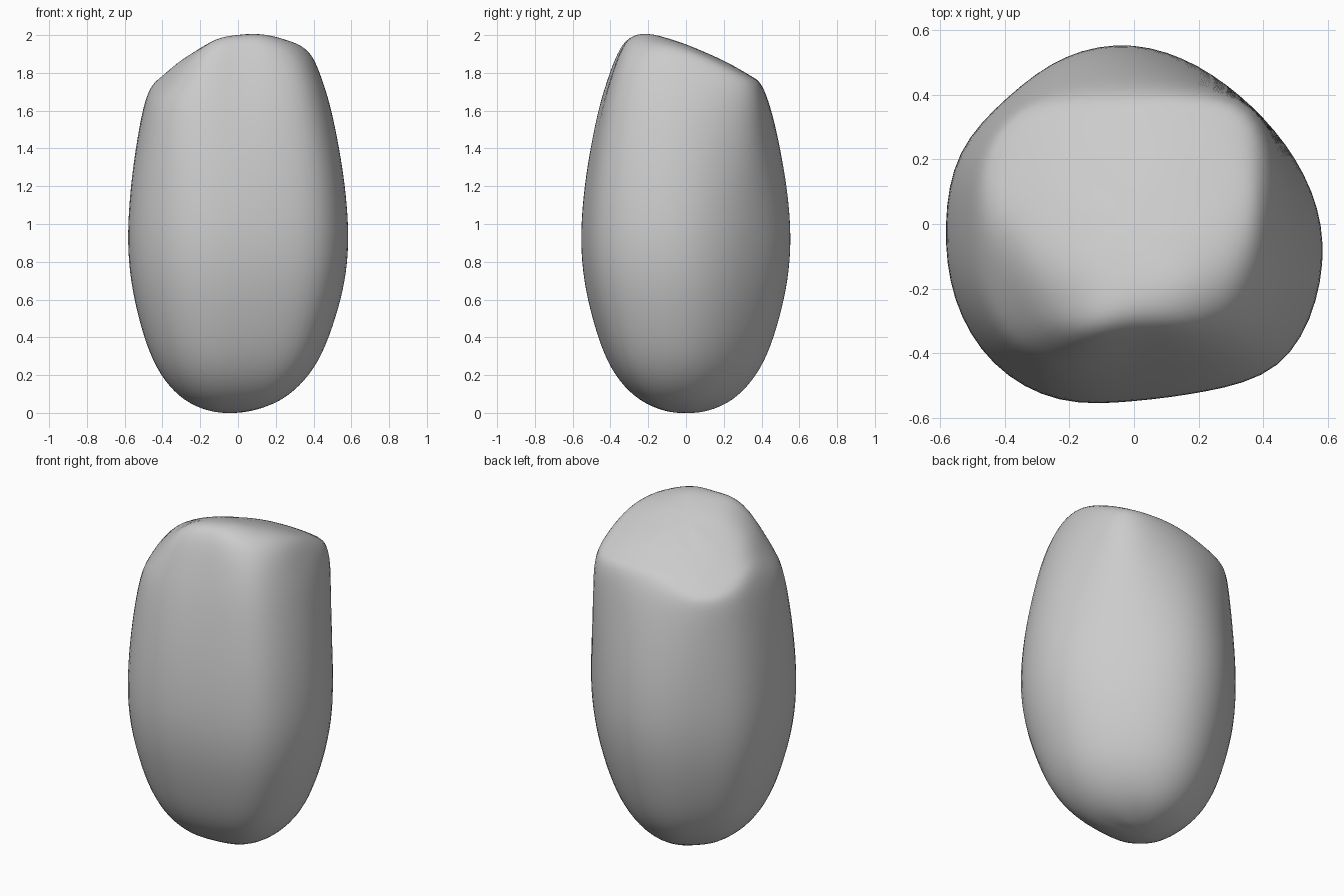
import bpy, bmesh, math, random

random.seed(4)
cube = bpy.data.objects.get("Cube")
if cube:
    bpy.data.objects.remove(cube, do_unlink=True)

# Radii every 22.5 degrees from +x: the widest section and the squarer shoulder
BELLY = [.6, .55, .52, .54, .575, .58, .56, .605, .595, .62, .635, .615, .555, .57, .66, .63]
SHOULDER = [.46, .485, .55, .45, .41, .43, .515, .51, .475, .5, .54, .48, .405, .45, .52, .485]

# Height and scale of each ring
RINGS = [(.01, .21), (.06, .44), (.17, .64), (.31, .78), (.5, .89), (.7, .97), (.9, 1),
         (1.1, 1), (1.3, 1), (1.5, 1), (1.66, 1), (1.79, .96), (1.91, .86), (2, .73),
         (2.025, .5), (2.025, .25)]


# Sloping, slightly domed break with worn front corners
def top_break(x, y):
    d = y + .2
    corner = max(0, abs(x) - y - .45)
    return 2.015 - .25 * d - .3 * d * d - .5 * (x - .15) ** 2 - .8 * corner


def ring_point(i, z, scale):
    angle = i * math.tau / len(BELLY)
    t = min(max((z - .9) / .85, 0), 1) ** 1.8
    r = (BELLY[i] * (1 - t) + SHOULDER[i] * t) * scale
    x = r * math.cos(angle) - .05 * (1 - scale) * (z < 1)
    y = r * math.sin(angle)
    return x, y, min(z, top_break(x, y)) + random.uniform(-.004, .004)


# Loft the boulder from bottom to top
bm = bmesh.new()
loops = [[bm.verts.new(ring_point(i, z, s)) for i in range(len(BELLY))] for z, s in RINGS]
for low, high in zip(loops, loops[1:]):
    for i in range(len(low)):
        j = (i + 1) % len(low)
        bm.faces.new((low[i], low[j], high[j], high[i]))
for loop, tip_at in ((loops[0], (-.05, 0, -.005)), (loops[-1], (0, 0, top_break(0, 0)))):
    tip = bm.verts.new(tip_at)
    for i in range(len(loop)):
        bm.faces.new((loop[i], loop[(i + 1) % len(loop)], tip))
bmesh.ops.recalc_face_normals(bm, faces=bm.faces)
mesh = bpy.data.meshes.new("boulder")
bm.to_mesh(mesh)
bm.free()
boulder = bpy.data.objects.new("boulder", mesh)
bpy.context.collection.objects.link(boulder)

# Stone grey
stone = bpy.data.materials.new("stone_grey")
stone.use_nodes = True
colour = (.6, .6, .6, 1)
stone.diffuse_color = colour
stone.node_tree.nodes["Principled BSDF"].inputs["Base Color"].default_value = colour
mesh.materials.append(stone)

# Worn, rounded surface
subsurf = boulder.modifiers.new("worn_surface", "SUBSURF")
subsurf.levels = subsurf.render_levels = 2
for face in mesh.polygons:
    face.use_smooth = True
